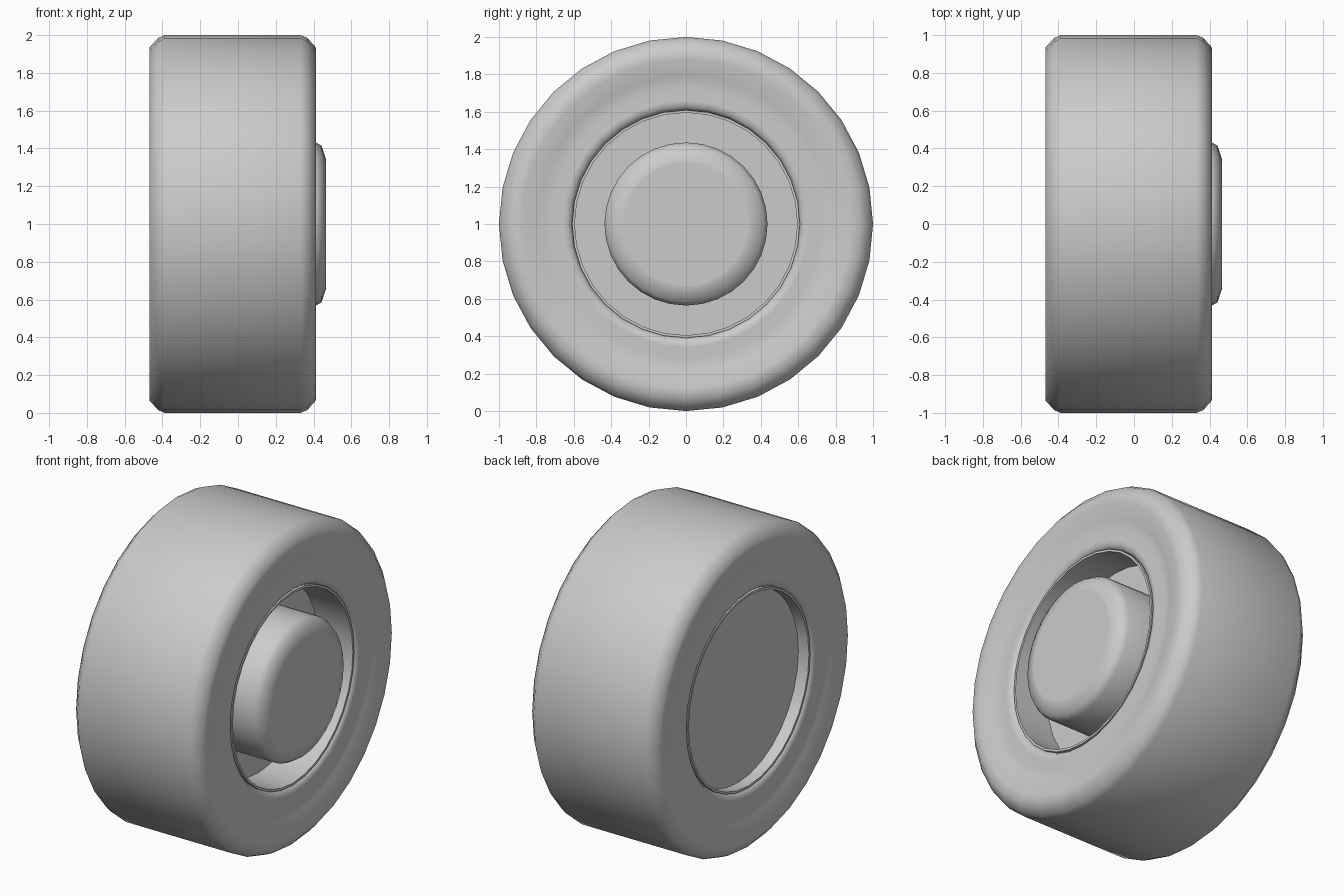
import bpy, bmesh, math

if "Cube" in bpy.data.objects:
    bpy.data.objects.remove(bpy.data.objects["Cube"])

SIDES = 32
MID = -0.028  # axial centre of the tyre


def lathe(name, profile, closed=False, angle=50):
    """Revolve (x, radius) points around the wheel axle; radius 0 makes a pole."""
    bm = bmesh.new()
    rings = []
    for x, r in profile:
        if r == 0:
            rings.append([bm.verts.new((x, 0, 1))] * SIDES)
        else:
            rings.append([bm.verts.new((x, r * math.cos(2 * math.pi * i / SIDES),
                                        1 + r * math.sin(2 * math.pi * i / SIDES)))
                          for i in range(SIDES)])
    pairs = list(zip(rings, rings[1:]))
    if closed:
        pairs.append((rings[-1], rings[0]))
    for a, b in pairs:
        for i in range(SIDES):
            j = (i + 1) % SIDES
            bm.faces.new(list(dict.fromkeys((a[i], a[j], b[j], b[i]))))
    bmesh.ops.recalc_face_normals(bm, faces=bm.faces)
    mesh = bpy.data.meshes.new(name)
    bm.to_mesh(mesh)
    bm.free()
    obj = bpy.data.objects.new(name, mesh)
    bpy.context.collection.objects.link(obj)
    bpy.ops.object.select_all(action='DESELECT')
    obj.select_set(True)
    bpy.context.view_layer.objects.active = obj
    bpy.ops.object.shade_smooth_by_angle(angle=math.radians(angle))
    return obj


# Tyre: half profile from tread to raised bead, mirrored to the other sidewall
half = [(0.36, 1.0), (0.395, 0.985), (0.44, 0.935), (0.44, 0.88),
        (0.42, 0.79), (0.405, 0.72), (0.42, 0.66), (0.412, 0.625), (0.39, 0.609)]
tyre = [(MID + x, r) for x, r in half] + [(MID - x, r) for x, r in reversed(half)]
lathe("tyre", tyre, closed=True)

# Rim: front dish floor, barrel with thin lips, shallow back disc
lathe("rim", [(0.14, 0), (0.14, 0.595), (0.38, 0.595), (0.38, 0.609),
              (-0.436, 0.609), (-0.436, 0.595), (-0.363, 0.595), (-0.363, 0)])

# Hub: rounded cap standing out of the dish
lathe("hub", [(0.14, 0), (0.14, 0.436), (0.405, 0.436), (0.442, 0.415),
              (0.467, 0.34), (0.467, 0.33), (0.467, 0)], angle=60)
